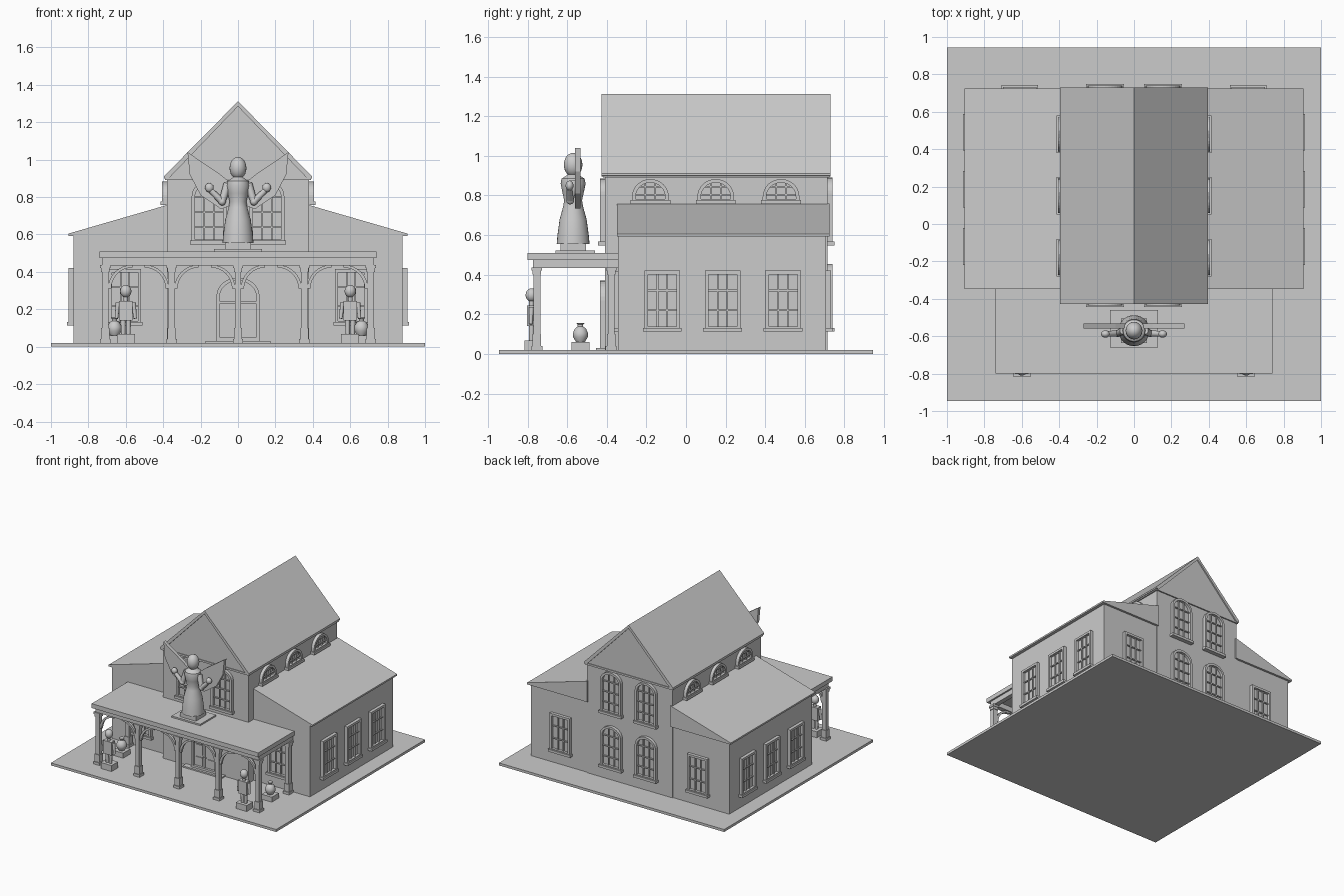
import bpy, bmesh, math
from mathutils import Matrix, Vector

old = bpy.data.objects.get("Cube")
if old:
    bpy.data.objects.remove(old, do_unlink=True)

# One stone grey for everything
stone = bpy.data.materials.new("stone_grey")
stone.use_nodes = True
GREY = (0.6, 0.6, 0.6, 1)
stone.diffuse_color = GREY
stone.node_tree.nodes["Principled BSDF"].inputs["Base Color"].default_value = GREY


def finish(name, bm, matrix=None, smooth=False):
    bmesh.ops.recalc_face_normals(bm, faces=bm.faces)
    mesh = bpy.data.meshes.new(name)
    bm.to_mesh(mesh)
    bm.free()
    mesh.materials.append(stone)
    ob = bpy.data.objects.new(name, mesh)
    bpy.context.collection.objects.link(ob)
    if matrix:
        ob.matrix_world = matrix
    if smooth:
        bpy.ops.object.select_all(action='DESELECT')
        ob.select_set(True)
        bpy.context.view_layer.objects.active = ob
        bpy.ops.object.shade_smooth_by_angle(angle=math.radians(40))
    return ob


def add_box(bm, x0, x1, y0, y1, z0, z1):
    m = Matrix.LocRotScale(((x0 + x1) / 2, (y0 + y1) / 2, (z0 + z1) / 2), None,
                           (abs(x1 - x0), abs(y1 - y0), abs(z1 - z0)))
    bmesh.ops.create_cube(bm, size=1, matrix=m)


def box(name, *bounds):
    bm = bmesh.new()
    add_box(bm, *bounds)
    return finish(name, bm)


def add_prism(bm, pts, y0, y1):
    """Extrude an x-z outline along y."""
    face = bm.faces.new([bm.verts.new((x, y0, z)) for x, z in pts])
    ext = bmesh.ops.extrude_face_region(bm, geom=[face])["geom"]
    bmesh.ops.translate(bm, verts=[v for v in ext if isinstance(v, bmesh.types.BMVert)],
                        vec=(0, y1 - y0, 0))


def prism(name, pts, y0, y1):
    bm = bmesh.new()
    add_prism(bm, pts, y0, y1)
    return finish(name, bm)


def lathe(name, profile, loc):
    bm = bmesh.new()
    vs = [bm.verts.new((r, 0, z)) for r, z in profile]
    es = [bm.edges.new(p) for p in zip(vs, vs[1:])]
    bmesh.ops.spin(bm, geom=vs + es, cent=(0, 0, 0), axis=(0, 0, 1),
                   angle=math.tau, steps=28, use_merge=True)
    bmesh.ops.remove_doubles(bm, verts=bm.verts, dist=0.0001)
    return finish(name, bm, Matrix.Translation(loc), True)


def ball(name, loc, scale):
    bm = bmesh.new()
    bmesh.ops.create_uvsphere(bm, u_segments=20, v_segments=12, radius=1,
                              matrix=Matrix.LocRotScale(loc, None, scale))
    return finish(name, bm, None, True)


def rod(name, a, b, r1, r2):
    a, b = Vector(a), Vector(b)
    bm = bmesh.new()
    bmesh.ops.create_cone(bm, cap_ends=True, segments=14, radius1=r1, radius2=r2, depth=(b - a).length)
    rot = (b - a).to_track_quat('Z', 'Y')
    return finish(name, bm, Matrix.LocRotScale((a + b) / 2, rot, None), True)


def outline(w, h, rise, inset=0):
    """Opening outline: straight sides with an elliptical head."""
    a, top = w / 2 - inset, h - rise
    if not rise:
        return [(-a, inset), (a, inset), (a, h - inset), (-a, h - inset)]
    arc = [(a * math.cos(t * math.pi / 16), top + (rise - inset) * math.sin(t * math.pi / 16))
           for t in range(17)]
    return [(-a, inset), (a, inset)] + arc


def add_frame(bm, w, h, rise, t, depth):
    rings = [[bm.verts.new((x, y, z)) for x, z in outline(w, h, rise, i)]
             for i, y in ((0, 0), (0, -depth), (t, -depth), (t, 0))]
    n = len(rings[0])
    for a, b in zip(rings, rings[1:]):
        for i in range(n):
            j = (i + 1) % n
            bm.faces.new((a[i], a[j], b[j], b[i]))


def window(name, loc, turn, w, h, rise, cols=3, rows=3):
    """Framed window; local -y points out of the wall."""
    bm = bmesh.new()
    add_frame(bm, w, h, rise, 0.018, 0.025)
    add_prism(bm, outline(w, h, rise, 0.01), -0.004, 0.002)
    a, top = w / 2 - 0.018, h - rise
    for i in range(1, cols):
        u = -a + 2 * a * i / cols
        head = top + (rise - 0.012) * math.sqrt(1 - (u / a) ** 2) if rise else h - 0.012
        add_box(bm, u - 0.004, u + 0.004, -0.014, 0, 0.012, head)
    for j in range(1, rows):
        v = h * j / rows
        half = a * math.sqrt(max(0, 1 - ((v - top) / rise) ** 2)) if rise and v > top else a
        add_box(bm, -half, half, -0.014, 0, v - 0.004, v + 0.004)
    add_box(bm, -w / 2 - 0.008, w / 2 + 0.008, -0.034, 0, -0.008, 0.012)
    m = Matrix.Translation(loc) @ Matrix.Rotation(math.radians(turn), 4, 'Z')
    return finish(name, bm, m)


# Ground slab and walls
box("ground_slab", -1, 1, -0.945, 0.945, 0, 0.02)
box("main_hall_walls", -0.38, 0.38, -0.41, 0.715, 0.02, 0.9)

# Main gable roof: pediment body, two slope slabs and a ridge
prism("gable_body", [(-0.38, 0.895), (0.38, 0.895), (0, 1.29)], -0.415, 0.72)
box("gable_cornice", -0.39, 0.39, -0.42, 0.725, 0.89, 0.905)
for s, side in ((1, "left"), (-1, "right")):
    prism("main_roof_" + side, [(0, 1.285), (s * 0.375, 0.895), (s * 0.395, 0.9), (s * 0.395, 0.912), (0, 1.312)],
          -0.427, 0.73)
    # Side wings with lean-to roofs
    box("wing_walls_" + side, s * 0.37, s * 0.88, -0.343, 0.708, 0.02, 0.6)
    prism("wing_roof_" + side, [(s * 0.37, 0.592), (s * 0.905, 0.592), (s * 0.905, 0.605), (s * 0.37, 0.76)],
          -0.348, 0.725)
    for y in (-0.12, 0.185, 0.49):
        window("wing_window_" + side, (s * 0.88, y, 0.12), 90 * s, 0.18, 0.3, 0)
    for y in (-0.18, 0.15, 0.48):
        window("clerestory_window_" + side, (s * 0.38, y, 0.765), 90 * s, 0.185, 0.118, 0.09)
    window("wing_front_window_" + side, (s * 0.605, -0.343, 0.12), 0, 0.175, 0.295, 0)
    window("wing_rear_window_" + side, (s * 0.61, 0.708, 0.12), 180, 0.18, 0.3, 0)
    window("gallery_window_" + side, (s * 0.155, -0.41, 0.555), 0, 0.185, 0.33, 0.08, 3, 4)
    for z in (0.12, 0.555):
        window("rear_arched_window_" + side, (s * 0.155, 0.715, z), 180, 0.185, 0.335, 0.08, 3, 4)

# Arched double door with panels and knobs
bm = bmesh.new()
add_frame(bm, 0.23, 0.34, 0.1, 0.018, 0.025)
add_prism(bm, outline(0.23, 0.34, 0.1, 0.01), -0.006, 0.002)
add_box(bm, -0.1, 0.1, -0.018, 0, 0.2, 0.212)
add_box(bm, -0.004, 0.004, -0.014, 0, 0, 0.33)
for s in (1, -1):
    for z0, z1 in ((0.025, 0.09), (0.11, 0.19)):
        add_box(bm, s * 0.02, s * 0.085, -0.012, 0, z0, z1)
    bmesh.ops.create_icosphere(bm, subdivisions=2, radius=0.006, matrix=Matrix.Translation((s * 0.011, -0.016, 0.1)))
finish("front_door", bm, Matrix.Translation((0, -0.41, 0.03)))
box("door_step", -0.175, 0.175, -0.455, -0.4, 0.02, 0.031)

# Porch roof and beams
box("porch_roof", -0.74, 0.74, -0.8, -0.342, 0.475, 0.51)
box("porch_front_beam", -0.715, 0.715, -0.772, -0.735, 0.435, 0.476)
for s in (1, -1):
    box("porch_side_beam", s * 0.69, s * 0.727, -0.772, -0.342, 0.435, 0.476)


def column(x, y):
    bm = bmesh.new()
    for half, z0, z1 in ((0.028, 0.02, 0.04), (0.022, 0.04, 0.1), (0.017, 0.1, 0.4),
                         (0.022, 0.4, 0.42), (0.027, 0.42, 0.437)):
        add_box(bm, x - half, x + half, y - half, y + half, z0, z1)
    finish("porch_column", bm)


# Columns with curved braces
posts = (-0.71, -0.355, 0, 0.355, 0.71)
for x in posts:
    column(x, -0.753)
    for s in (1, -1):
        if abs(x + s * 0.1) < 0.72:
            arc = [(1 - math.cos(t * math.pi / 16), math.sin(t * math.pi / 16)) for t in range(9)]
            pts = [(x + s * (0.015 + 0.13 * u), 0.31 + 0.128 * v) for u, v in arc]
            pts += [(x + s * (0.032 + 0.113 * u), 0.31 + 0.113 * v) for u, v in reversed(arc)]
            prism("porch_brace", pts, -0.763, -0.743)
for x in (posts[0], posts[-1]):
    column(x, -0.378)

# Winged figure on the porch roof
fy = -0.57
box("figure_plinth", -0.127, 0.127, -0.66, -0.46, 0.51, 0.522)
box("figure_pedestal", -0.07, 0.07, -0.635, -0.505, 0.52, 0.557)
lathe("figure_robe", [(0, 0.555), (0.083, 0.555), (0.079, 0.6), (0.068, 0.68), (0.05, 0.745), (0.045, 0.775),
                      (0.055, 0.82), (0.063, 0.86), (0.058, 0.885), (0.035, 0.9), (0.022, 0.91), (0, 0.915)],
      (0, fy, 0))
ball("figure_head", (0, fy, 0.955), (0.045, 0.047, 0.06))
for s, side in ((1, "left"), (-1, "right")):
    rod("figure_upper_arm_" + side, (s * 0.055, fy, 0.87), (s * 0.085, fy - 0.015, 0.775), 0.022, 0.018)
    ball("figure_elbow_" + side, (s * 0.085, fy - 0.015, 0.775), (0.02, 0.02, 0.02))
    rod("figure_forearm_" + side, (s * 0.085, fy - 0.015, 0.775), (s * 0.145, fy - 0.018, 0.835), 0.018, 0.015)
    ball("figure_hand_" + side, (s * 0.153, fy - 0.018, 0.85), (0.023, 0.02, 0.025))
    prism("figure_wing_" + side, [(s * 0.03, 0.87), (s * 0.1, 0.925), (s * 0.27, 1.04), (s * 0.258, 0.92),
                                  (s * 0.2, 0.81), (s * 0.09, 0.735), (s * 0.03, 0.76)], -0.56, -0.533)

    # Guard statues and urns on the porch
    cx, cy = s * 0.6, -0.78
    box("guard_plinth_" + side, cx - 0.048, cx + 0.048, cy - 0.035, cy + 0.045, 0.02, 0.068)
    for d in (1, -1):
        rod("guard_leg", (cx + d * 0.014, cy, 0.066), (cx + d * 0.014, cy, 0.15), 0.012, 0.014)
        rod("guard_arm", (cx + d * 0.042, cy, 0.235), (cx + d * 0.05, cy - 0.004, 0.15), 0.012, 0.009)
    box("guard_torso_" + side, cx - 0.036, cx + 0.036, cy - 0.022, cy + 0.022, 0.14, 0.245)
    rod("guard_neck_" + side, (cx, cy, 0.24), (cx, cy, 0.275), 0.012, 0.012)
    ball("guard_head_" + side, (cx, cy, 0.297), (0.03, 0.03, 0.034))
    ux = s * 0.66
    box("urn_plinth_" + side, ux - 0.045, ux + 0.045, -0.578, -0.488, 0.02, 0.06)
    lathe("urn_" + side, [(0, 0.06), (0.022, 0.06), (0.037, 0.085), (0.038, 0.105), (0.028, 0.128), (0.014, 0.138),
                          (0.014, 0.148), (0.02, 0.155), (0, 0.155)], (ux, -0.533, 0))
